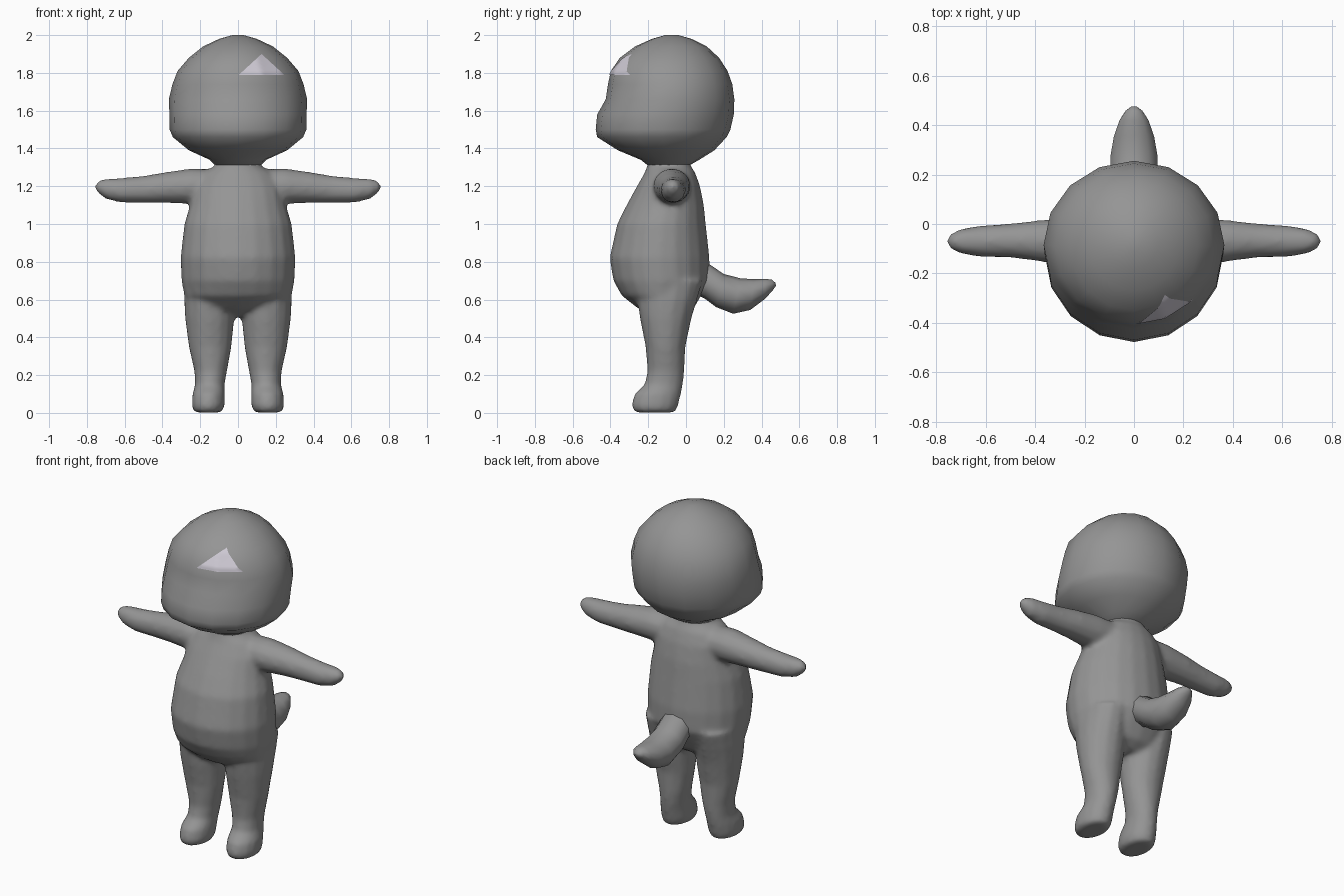
import bpy, bmesh
from math import sin, cos, pi, radians
from mathutils import Vector
from mathutils.bvhtree import BVHTree

cube = bpy.data.objects.get("Cube")
if cube:
    bpy.data.objects.remove(cube)


def material(name, colour):
    m = bpy.data.materials.new(name)
    m.use_nodes = True
    m.diffuse_color = (*colour, 1)
    m.node_tree.nodes["Principled BSDF"].inputs["Base Color"].default_value = (*colour, 1)
    return m


grey = material("mid grey", (0.3, 0.3, 0.3))
pale = material("pale lilac", (0.62, 0.59, 0.66))


def loft(bm, rings):
    """Skin a list of point rings and cap both ends."""
    loops = [[bm.verts.new(p) for p in ring] for ring in rings]
    n = len(loops[0])
    for a, b in zip(loops, loops[1:]):
        for i in range(n):
            j = (i + 1) % n
            bm.faces.new((a[i], a[j], b[j], b[i]))
    bm.faces.new(loops[0][::-1])
    bm.faces.new(loops[-1])


def level_ring(z, left, right, front, back, n):
    """Horizontal oval between four extents."""
    cx, cy = (left + right) / 2, (front + back) / 2
    return [Vector((cx + (right - left) / 2 * sin(2 * pi * i / n),
                    cy - (back - front) / 2 * cos(2 * pi * i / n), z)) for i in range(n)]


def finish(bm, name, mat, angle=60):
    bmesh.ops.recalc_face_normals(bm, faces=bm.faces)
    me = bpy.data.meshes.new(name)
    bm.to_mesh(me)
    bm.free()
    me.materials.append(mat)
    ob = bpy.data.objects.new(name, me)
    bpy.context.collection.objects.link(ob)
    bpy.ops.object.select_all(action='DESELECT')
    ob.select_set(True)
    bpy.context.view_layer.objects.active = ob
    bpy.ops.object.shade_smooth_by_angle(angle=radians(angle))
    return ob


# Body: torso, arms and legs blended into one skin
bm = bmesh.new()
torso = [  # height, half width, front, back
    (1.38, .11, -.19, .01), (1.31, .12, -.205, .025), (1.27, .19, -.22, .05),
    (1.2, .235, -.26, .075), (1.1, .255, -.315, .095), (1.0, .285, -.365, .105),
    (.82, .305, -.405, .125), (.7, .3, -.385, .125), (.62, .285, -.34, .08),
    (.55, .22, -.25, .04), (.51, .1, -.17, -.02)]
loft(bm, [level_ring(z, -w, w, f, b, 20) for z, w, f, b in torso])
leg = [  # height, inner, outer, front, back
    (.7, .04, .285, -.26, .09), (.6, .025, .287, -.26, .06), (.5, .018, .282, -.245, .03),
    (.35, .033, .262, -.215, -.002), (.22, .057, .232, -.205, -.008),
    (.15, .07, .228, -.22, -.015), (.1, .068, .242, -.275, -.025),
    (.04, .068, .246, -.29, -.04), (.002, .085, .235, -.275, -.055)]
arm = [  # reach, middle depth, depth radius, middle height, height radius
    (.1, -.075, .1, 1.2, .09), (.25, -.075, .1, 1.2, .095), (.38, -.068, .085, 1.193, .083),
    (.5, -.067, .07, 1.183, .073), (.62, -.07, .065, 1.178, .066),
    (.7, -.07, .052, 1.186, .054), (.74, -.07, .034, 1.195, .034), (.757, -.07, .012, 1.198, .012)]
for side in (-1, 1):
    loft(bm, [level_ring(z, side * i, side * o, f, b, 14) for z, i, o, f, b in leg])
    loft(bm, [[Vector((side * x, y + ry * cos(2 * pi * k / 12), z + rz * sin(2 * pi * k / 12)))
               for k in range(12)] for x, y, ry, z, rz in arm])
body = finish(bm, "body", grey, 180)
remesh = body.modifiers.new("blend", 'REMESH')
remesh.mode = 'VOXEL'
remesh.voxel_size = 0.014
remesh.use_smooth_shade = True
soften = body.modifiers.new("soften", 'SMOOTH')
soften.factor = 0.5
soften.iterations = 8

# Head with a short rounded snout
bm = bmesh.new()
head_rings = [  # height, half width, front, back
    (1.3, .11, -.19, .0), (1.34, .15, -.24, .07), (1.39, .26, -.36, .15), (1.46, .345, -.47, .215),
    (1.5, .362, -.478, .235), (1.58, .363, -.47, .253), (1.66, .366, -.425, .256),
    (1.74, .347, -.413, .245), (1.81, .32, -.398, .22), (1.88, .26, -.35, .175),
    (1.94, .185, -.27, .11), (1.98, .1, -.18, .03), (2.0, .03, -.11, -.04)]
loft(bm, [level_ring(z, -w, w, f, b, 16) for z, w, f, b in head_rings])
bmesh.ops.recalc_face_normals(bm, faces=bm.faces)
surface = BVHTree.FromBMesh(bm)
head = finish(bm, "head", grey)

# Pale triangular mark hugging the forehead
bm = bmesh.new()
left, right, tip = Vector((.005, 0, 1.79)), Vector((.245, 0, 1.79)), Vector((.125, 0, 1.9))
steps = 12
grid = []
for r in range(steps + 1):
    row = []
    for c in range(steps + 1 - r):
        p = left + (right - left) * c / steps + (tip - left) * r / steps
        hit, normal, _, _ = surface.ray_cast(Vector((p.x, -2, p.z)), Vector((0, 1, 0)))
        row.append(bm.verts.new(hit + Vector((0, -.005, 0))))
    grid.append(row)
for r in range(steps):
    for c in range(steps - r):
        bm.faces.new((grid[r][c], grid[r][c + 1], grid[r + 1][c]))
        if c:
            bm.faces.new((grid[r][c], grid[r + 1][c], grid[r + 1][c - 1]))
finish(bm, "forehead_mark", pale)

# Tail curving back and up
bm = bmesh.new()
tail = [  # top (y, z), bottom (y, z), half width
    ((.06, .8), (.05, .63), .09), ((.12, .79), (.1, .605), .098), ((.2, .735), (.16, .56), .102),
    ((.29, .712), (.25, .525), .1), ((.36, .708), (.34, .545), .086),
    ((.42, .71), (.42, .605), .062), ((.455, .705), (.46, .65), .036), ((.474, .688), (.476, .672), .012)]
rings = []
for top, bottom, w in tail:
    t, b = Vector((0, *top)), Vector((0, *bottom))
    rings.append([(t + b) / 2 + (t - b) / 2 * cos(2 * pi * k / 10)
                  + Vector((w * sin(2 * pi * k / 10), 0, 0)) for k in range(10)])
loft(bm, rings)
finish(bm, "tail", grey)
